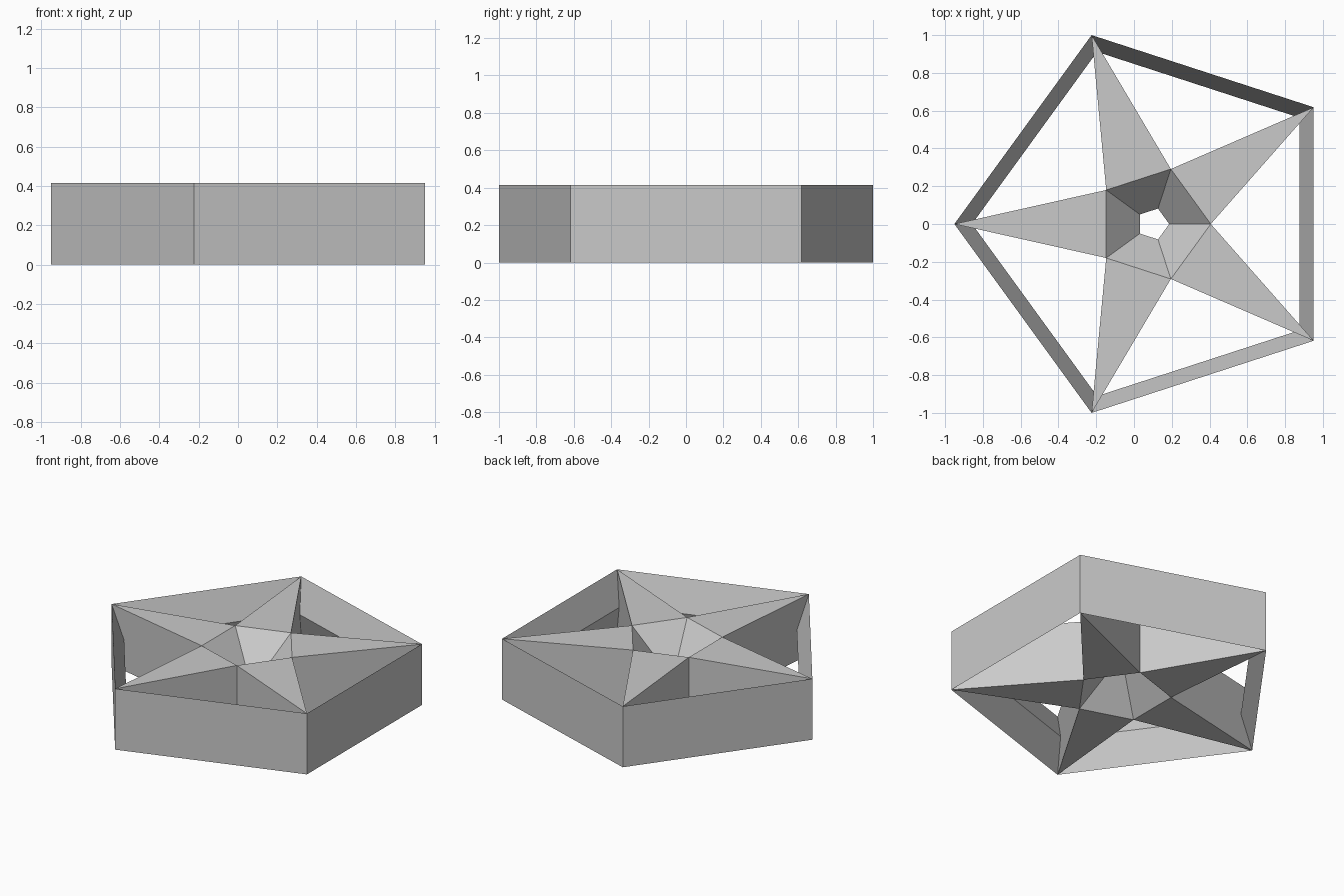
import bpy, bmesh
from math import cos, sin, pi
from mathutils import Vector

cube = bpy.data.objects.get("Cube")
if cube:
    bpy.data.objects.remove(cube, do_unlink=True)

SIDES = 5
HEIGHT = 0.414
OUTER = 1.0515       # frame corners
STAR = 0.306         # inner corners of the star
HOLE = 0.086         # waist of the central funnel
WAIST = 0.775        # distance of the frame's inner ridge from the axis
CENTRE_X = OUTER - 0.951
MID = HEIGHT / 2
STEP = 2 * pi / SIDES

grey = bpy.data.materials.new("plain grey")
grey.use_nodes = True
colour = (0.59, 0.59, 0.59, 1)
grey.diffuse_color = colour
grey.node_tree.nodes["Principled BSDF"].inputs["Base Color"].default_value = colour


def polar(radius, angle, z):
    return Vector((CENTRE_X + radius * cos(angle), radius * sin(angle), z))


bm = bmesh.new()


def ring(radius, z, turn=0):
    return [bm.verts.new(polar(radius, (k + turn) * STEP, z)) for k in range(SIDES)]


# Corner rings, each as a bottom and top pair
tips = [ring(OUTER, z, 0.5) for z in (0, HEIGHT)]
notches = [ring(STAR, z) for z in (0, HEIGHT)]
waist = ring(HOLE, MID)

# Ridge ends, where the frame's inner ridge meets the arms
along = (WAIST - STAR) / (OUTER * cos(STEP / 2) - STAR)


def ridge_end(k, turn):
    notch, tip = polar(STAR, k * STEP, MID), polar(OUTER, (k + turn) * STEP, MID)
    return bm.verts.new(notch.lerp(tip, along))


for k in range(SIDES):
    before, after = (k - 1) % SIDES, (k + 1) % SIDES
    low, high = ridge_end(k, -0.5), ridge_end(k, 0.5)

    # Outer wall panel
    bm.faces.new((tips[0][before], tips[0][k], tips[1][k], tips[1][before]))

    for level in (0, 1):
        tip, notch = tips[level], notches[level]
        # Flat star arm, sloped frame inside, funnel panel
        bm.faces.new((tip[k], notch[k], notch[after]))
        bm.faces.new((tip[before], tip[k], high, low))
        bm.faces.new((notch[k], notch[after], waist[after], waist[k]))

    # Upright arm walls on both sides of the opening
    for corner, ridge in ((before, low), (k, high)):
        bm.faces.new((tips[1][corner], notches[1][k], notches[0][k],
                      tips[0][corner], ridge))

bmesh.ops.recalc_face_normals(bm, faces=bm.faces)

mesh = bpy.data.meshes.new("star_frame")
bm.to_mesh(mesh)
bm.free()
mesh.materials.append(grey)
star_frame = bpy.data.objects.new("star_frame", mesh)
bpy.context.collection.objects.link(star_frame)
